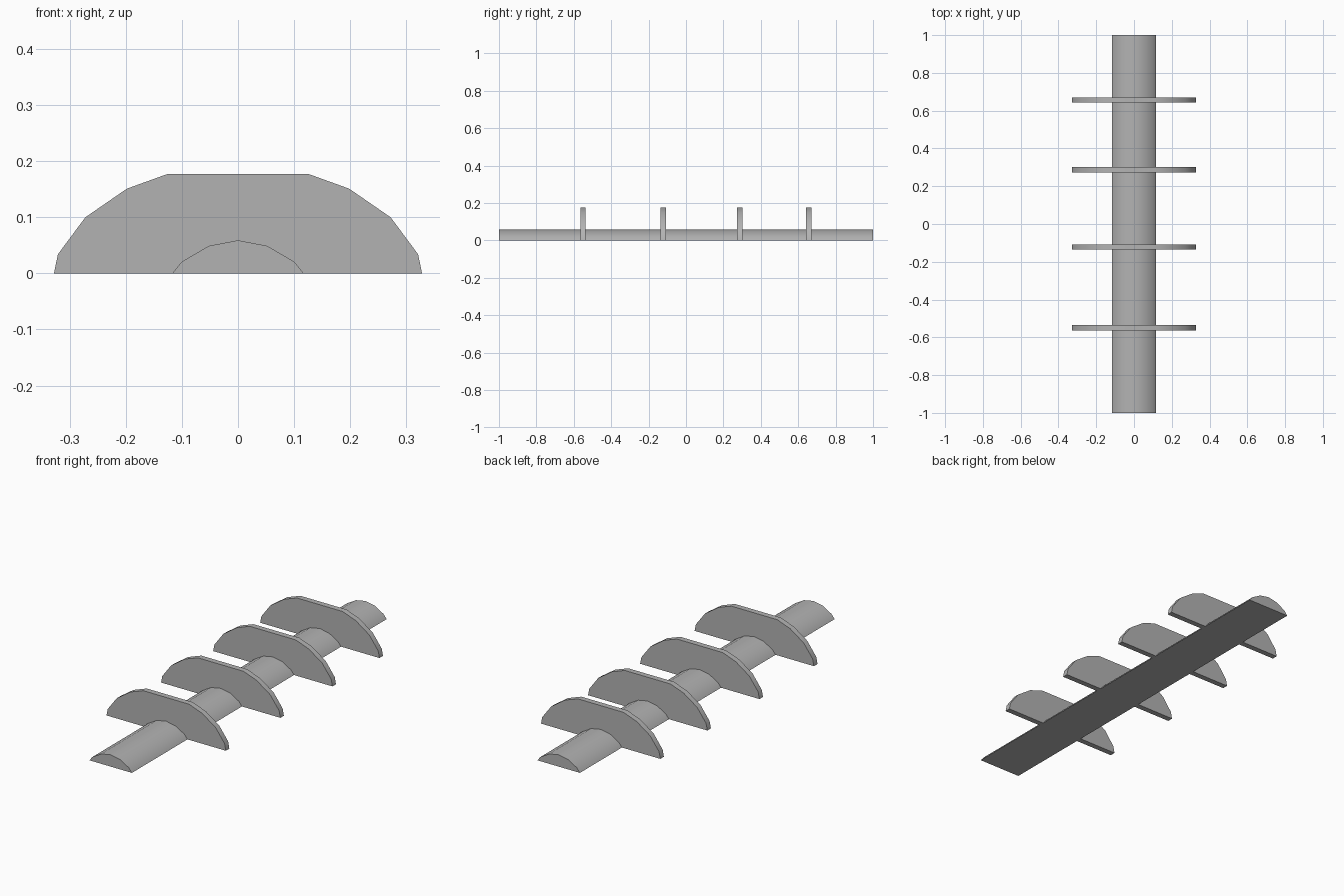
import bpy
import bmesh
import math

cube = bpy.data.objects.get("Cube")
if cube:
    bpy.data.objects.remove(cube, do_unlink=True)

# Single plain grey
GREY = (0.45, 0.45, 0.45, 1.0)
grey = bpy.data.materials.new("plain_grey")
grey.use_nodes = True
grey.diffuse_color = GREY
grey.node_tree.nodes["Principled BSDF"].inputs["Base Color"].default_value = GREY


def extrude_profile(name, half, y_center, length):
    """Mirror a half outline in x and extrude it along y."""
    outline = half + [(-x, z) for x, z in reversed(half) if x > 0]
    bm = bmesh.new()
    front = bm.faces.new([bm.verts.new((x, -length / 2, z)) for x, z in outline])
    result = bmesh.ops.extrude_face_region(bm, geom=[front], use_keep_orig=True)
    back = [v for v in result["geom"] if isinstance(v, bmesh.types.BMVert)]
    bmesh.ops.translate(bm, verts=back, vec=(0, length, 0))
    bmesh.ops.recalc_face_normals(bm, faces=bm.faces)
    mesh = bpy.data.meshes.new(name)
    bm.to_mesh(mesh)
    bm.free()
    mesh.materials.append(grey)
    obj = bpy.data.objects.new(name, mesh)
    obj.location.y = y_center
    bpy.context.collection.objects.link(obj)
    bpy.ops.object.select_all(action="DESELECT")
    obj.select_set(True)
    bpy.context.view_layer.objects.active = obj
    bpy.ops.object.shade_smooth_by_angle(angle=math.radians(30))
    return obj


# Long half-round bar lying on the ground
BAR = [(0.117, 0), (0.1, 0.021), (0.052, 0.049), (0, 0.059)]
extrude_profile("half_round_bar", BAR, 0, 2)

# Thin upright fins crossing the bar
FIN = [(0.328, 0), (0.321, 0.034), (0.272, 0.1), (0.198, 0.151), (0.126, 0.177)]
for i, y in enumerate((-0.55, -0.122, 0.287, 0.656), 1):
    extrude_profile(f"cross_fin_{i}", FIN, y, 0.028)
